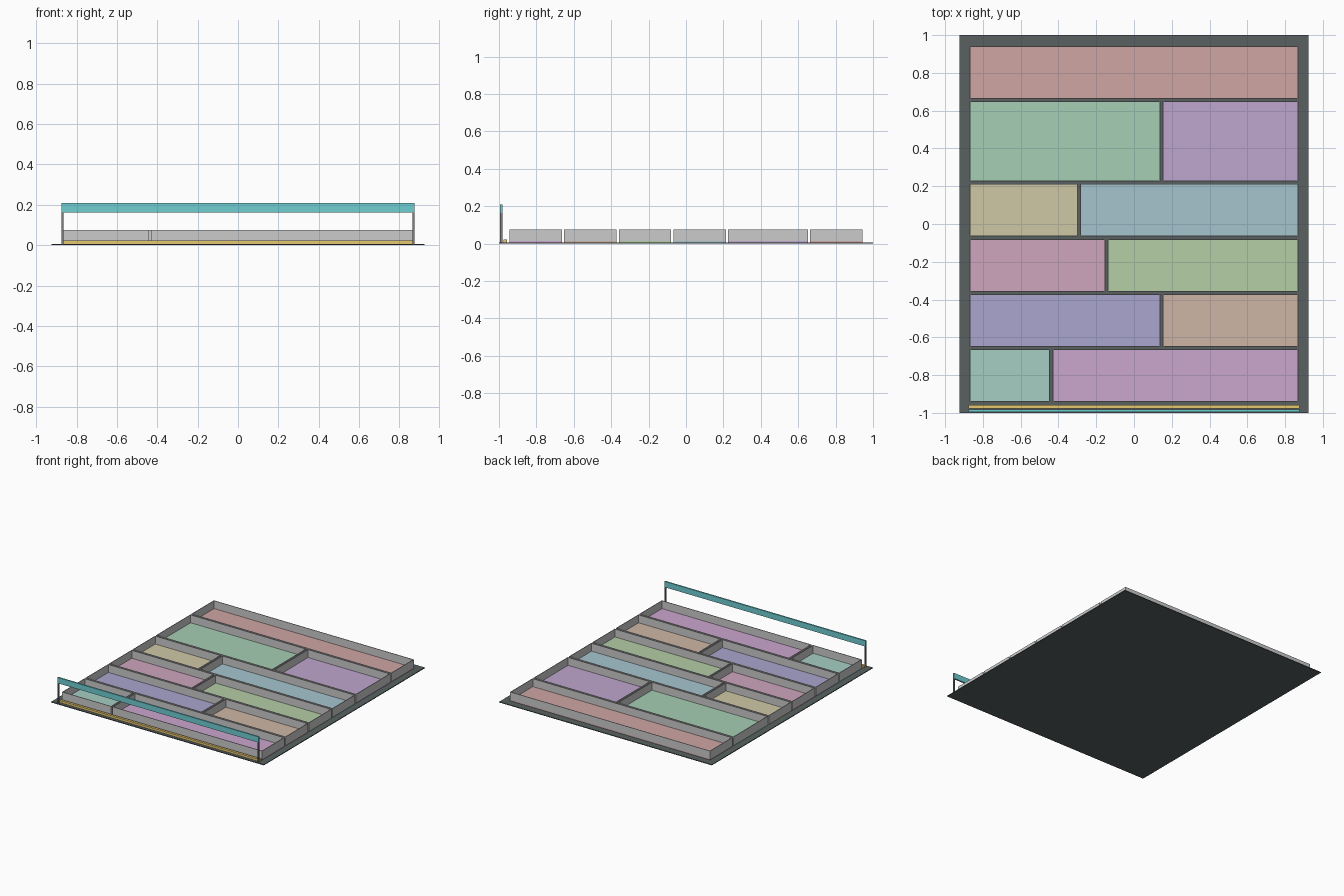
import bpy, bmesh

if "Cube" in bpy.data.objects:
    bpy.data.objects.remove(bpy.data.objects["Cube"])

U = 0.146          # grid module: the plan is 12 x 13 modules
X0, Y0 = -6 * U, 6.5 * U
GAP = 0.006        # inset of each room from its module lines
WALL = 0.005
BASE_TOP, FLOOR_TOP, WALL_TOP = 0.006, 0.014, 0.076


def paint(obj, name, rgb):
    mat = bpy.data.materials.new(name)
    mat.diffuse_color = (*rgb, 1)
    mat.use_nodes = True
    mat.node_tree.nodes["Principled BSDF"].inputs["Base Color"].default_value = mat.diffuse_color
    obj.data.materials.append(mat)


def make(name, bm, rgb=None):
    bmesh.ops.recalc_face_normals(bm, faces=bm.faces)
    mesh = bpy.data.meshes.new(name)
    bm.to_mesh(mesh)
    bm.free()
    obj = bpy.data.objects.new(name, mesh)
    bpy.context.collection.objects.link(obj)
    if rgb:
        paint(obj, name + "_colour", rgb)
    return obj


def box(name, x, y, z, rgb=None):
    bm = bmesh.new()
    bmesh.ops.create_cube(bm, size=1)
    for v in bm.verts:
        v.co = [lo + (c + 0.5) * (hi - lo) for c, (lo, hi) in zip(v.co, (x, y, z))]
    return make(name, bm, rgb)


def wall_ring(name, x, y, z):
    """Closed rectangular frame of thin walls."""
    bm = bmesh.new()
    loops = []
    for inset in (0, WALL):
        a, b, c, d = x[0] + inset, x[1] - inset, y[0] + inset, y[1] - inset
        for h in z:
            loops.append([bm.verts.new((px, py, h))
                          for px, py in ((a, c), (b, c), (b, d), (a, d))])
    out_lo, out_hi, in_lo, in_hi = loops
    for p, q in ((out_lo, out_hi), (out_hi, in_hi), (in_hi, in_lo), (in_lo, out_lo)):
        for i in range(4):
            j = (i + 1) % 4
            bm.faces.new((p[i], p[j], q[j], q[i]))
    return make(name, bm)


# Base plate
box("base_plate", (-0.925, 0.925), (-1, 1), (0, BASE_TOP), (0.1, 0.12, 0.12))

# Rooms, back row to front: (depth in modules, [(width in modules, colour), ...])
rows = [
    (2, [(12, (0.62, 0.38, 0.37))]),
    (3, [(7, (0.38, 0.62, 0.46)), (5, (0.52, 0.38, 0.62))]),
    (2, [(4, (0.62, 0.58, 0.38)), (8, (0.38, 0.56, 0.62))]),
    (2, [(5, (0.62, 0.38, 0.52)), (7, (0.46, 0.62, 0.38))]),
    (2, [(7, (0.40, 0.38, 0.62)), (5, (0.62, 0.47, 0.38))]),
    (2, [(3, (0.38, 0.62, 0.54)), (9, (0.60, 0.38, 0.62))]),
]
top = Y0
for r, (depth, rooms) in enumerate(rows, 1):
    left = X0
    for c, (width, rgb) in enumerate(rooms, 1):
        x = (left + GAP, left + width * U - GAP)
        y = (top - depth * U + GAP, top - GAP)
        box(f"room_floor_{r}_{c}", x, y, (BASE_TOP, FLOOR_TOP), rgb)
        wall_ring(f"room_walls_{r}_{c}", x, y, (FLOOR_TOP, WALL_TOP))
        left += width * U
    top -= depth * U

# Front strip, sign board and its posts
box("front_strip", (-0.876, 0.876), (-0.977, -0.958), (BASE_TOP, 0.023), (0.80, 0.58, 0.16))
box("sign_board", (-0.876, 0.876), (-0.994, -0.982), (0.163, 0.208), (0.16, 0.62, 0.65))
for side, s in (("left", -1), ("right", 1)):
    box(f"sign_post_{side}", tuple(sorted((s * 0.864, s * 0.876))),
        (-0.994, -0.982), (BASE_TOP, 0.163), (0.2, 0.21, 0.22))
